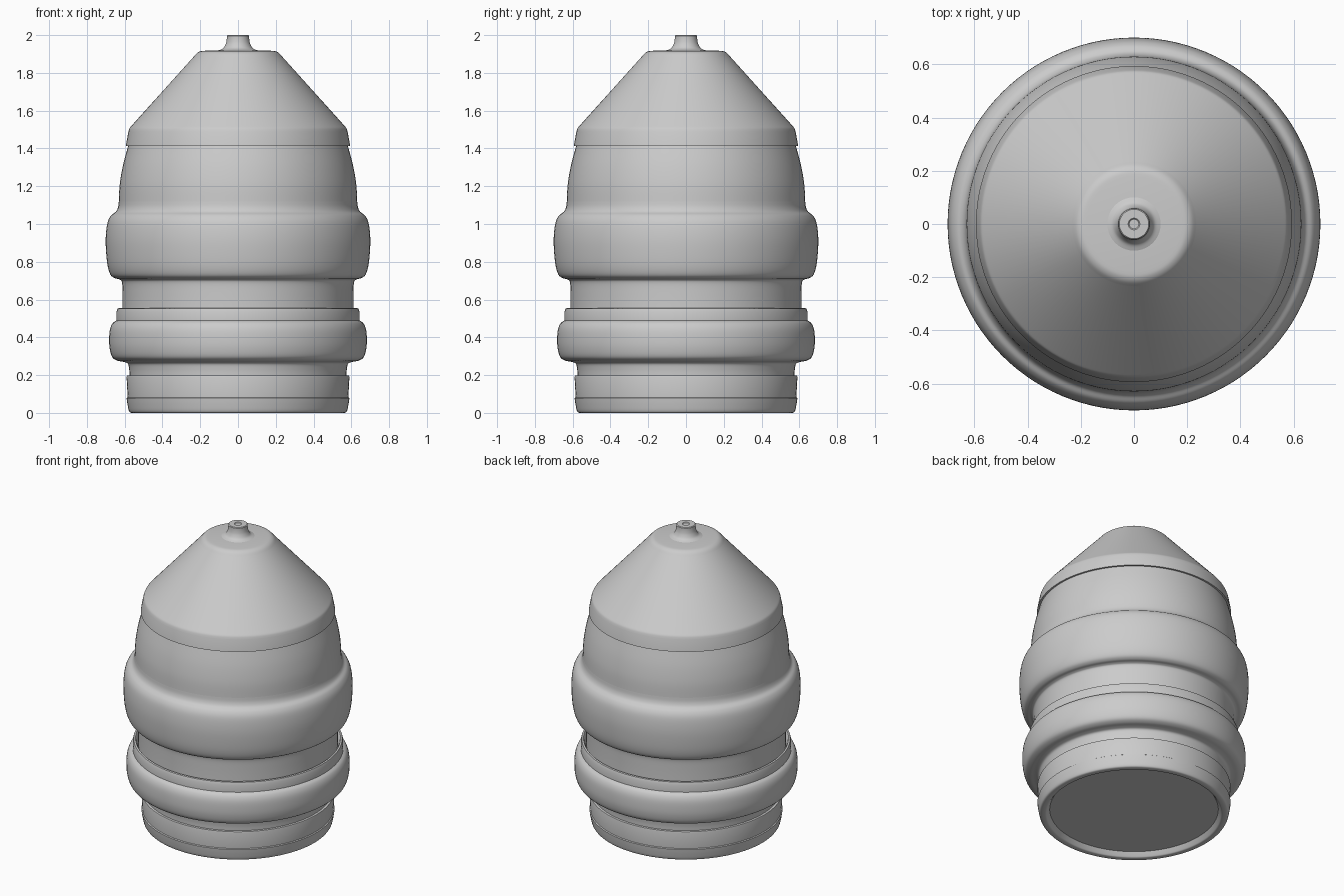
import bpy, bmesh, math

SEGMENTS = 112


def curve(*pts, steps=5):
    """Smooth open curve through (radius, z) points."""
    out = []
    for i in range(len(pts) - 1):
        p0, p1 = pts[max(i - 1, 0)], pts[i]
        p2, p3 = pts[i + 1], pts[min(i + 2, len(pts) - 1)]
        for s in range(steps):
            t = s / steps
            out.append(tuple(
                0.5 * (2 * b + (c - a) * t + (2 * a - 5 * b + 4 * c - d) * t * t
                       + (3 * b - a - 3 * c + d) * t ** 3)
                for a, b, c, d in zip(p0, p1, p2, p3)))
    return out + [pts[-1]]


def lathe(name, profile, angle=35):
    """Revolve a (radius, z) profile around z."""
    bm = bmesh.new()
    rings = []
    for r, z in profile:
        rings.append([bm.verts.new((r * math.cos(2 * math.pi * i / SEGMENTS),
                                    r * math.sin(2 * math.pi * i / SEGMENTS), z))
                      for i in range(SEGMENTS)])
    for lo, hi in zip(rings, rings[1:]):
        for i in range(SEGMENTS):
            j = (i + 1) % SEGMENTS
            bm.faces.new((lo[i], lo[j], hi[j], hi[i]))
    bmesh.ops.remove_doubles(bm, verts=bm.verts, dist=1e-5)
    mesh = bpy.data.meshes.new(name)
    bm.to_mesh(mesh)
    bm.free()
    obj = bpy.data.objects.new(name, mesh)
    bpy.context.collection.objects.link(obj)
    bpy.ops.object.select_all(action='DESELECT')
    obj.select_set(True)
    bpy.context.view_layer.objects.active = obj
    bpy.ops.object.shade_smooth_by_angle(angle=math.radians(angle))
    return obj


# Foot with a shallow recess underneath and a seam above the rim
lathe("base_foot",
      [(0, 0.03), (0.515, 0.03)]
      + curve((0.53, 0.008), (0.54, 0.0), (0.565, 0.0), (0.577, 0.01),
              (0.585, 0.045), (0.59, 0.078))
      + [(0.584, 0.082), (0.59, 0.19), (0.588, 0.197), (0.574, 0.198)])

# Lower neck flaring into the lower bulge
lathe("lower_bulge",
      curve((0.574, 0.198), (0.576, 0.23), (0.583, 0.26), (0.605, 0.27),
            (0.64, 0.277), (0.667, 0.297), (0.68, 0.345), (0.682, 0.40),
            (0.677, 0.445), (0.663, 0.475), (0.643, 0.489)))

# Thin upstanding collar with a groove behind it
lathe("collar",
      [(0.643, 0.489), (0.643, 0.535), (0.637, 0.553), (0.626, 0.555),
       (0.622, 0.55), (0.612, 0.525)])

# Upper neck and the big bulge
lathe("main_bulge",
      curve((0.611, 0.525), (0.611, 0.62), (0.614, 0.69), (0.628, 0.707),
            (0.655, 0.714), (0.677, 0.735), (0.692, 0.79), (0.70, 0.88),
            (0.699, 0.95), (0.69, 1.01), (0.672, 1.045), (0.647, 1.065),
            (0.635, 1.09), (0.631, 1.12)))

# Tapered shoulder under the cap
lathe("shoulder",
      curve((0.631, 1.12), (0.626, 1.21), (0.609, 1.31), (0.582, 1.412)))

# Conical cap with a slightly overhanging skirt
lathe("cone_cap",
      [(0.582, 1.412), (0.594, 1.412), (0.592, 1.425)]
      + curve((0.58, 1.49), (0.574, 1.507), (0.562, 1.522))
      + curve((0.235, 1.885), (0.218, 1.904), (0.20, 1.914), (0.18, 1.917))
      + [(0.10, 1.92)])

# Small nozzle with a flared root and dimpled tip
lathe("nozzle",
      curve((0.10, 1.92), (0.078, 1.931), (0.065, 1.953), (0.06, 1.975), (0.059, 1.996))
      + [(0.055, 2.0), (0.022, 2.0), (0.018, 1.996), (0, 1.996)])
